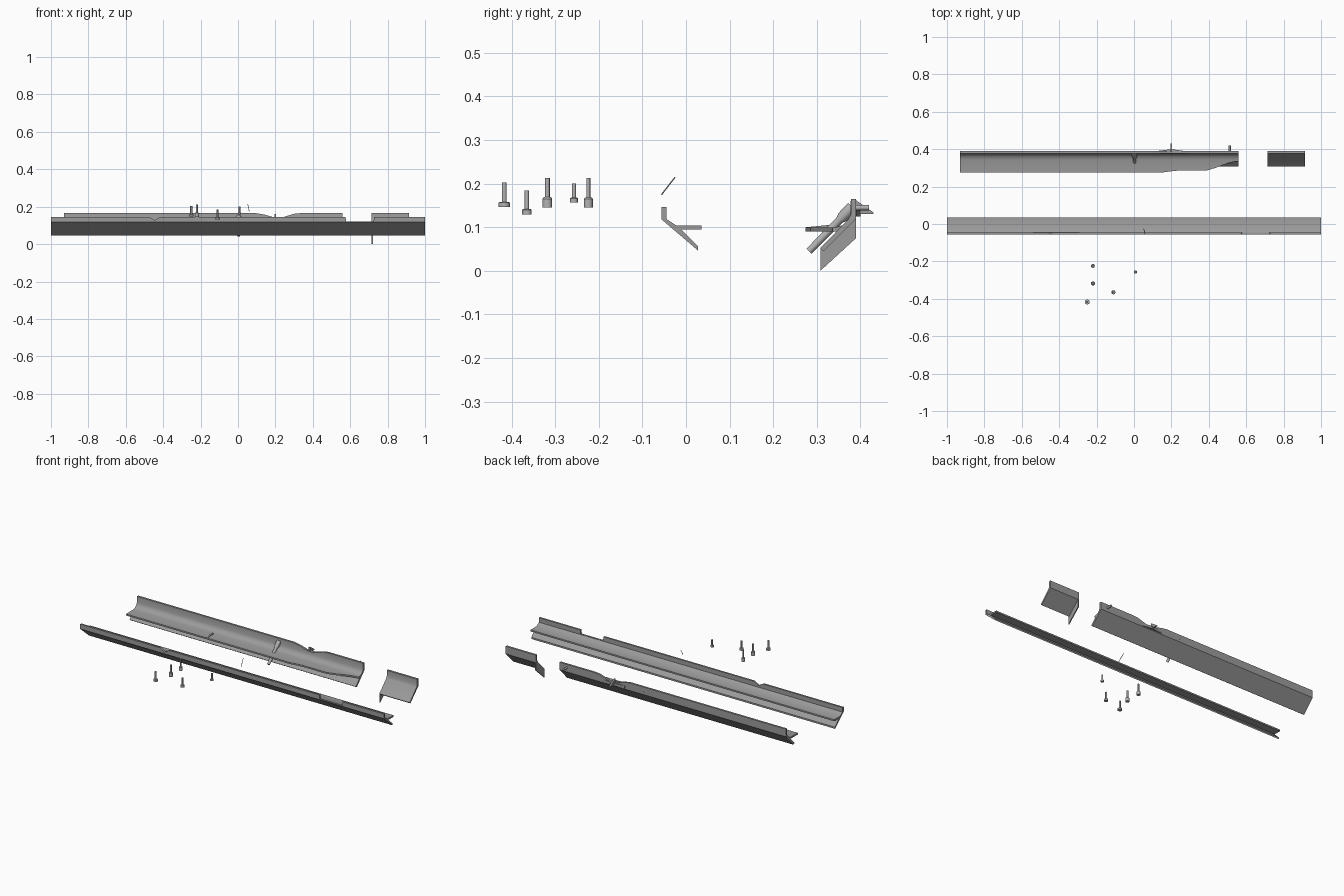
import bpy, bmesh, math
from mathutils import Vector

if "Cube" in bpy.data.objects:
    bpy.data.objects.remove(bpy.data.objects["Cube"])


def material(name, v):
    m = bpy.data.materials.new(name)
    m.diffuse_color = (v, v, v, 1)
    m.use_nodes = True
    m.node_tree.nodes["Principled BSDF"].inputs["Base Color"].default_value = m.diffuse_color
    return m


STEEL = material("steel grey", 0.33)
BRIGHT = material("bright steel", 0.45)


def finish(bm, name, mat):
    bmesh.ops.recalc_face_normals(bm, faces=bm.faces)
    me = bpy.data.meshes.new(name)
    bm.to_mesh(me)
    bm.free()
    me.materials.append(mat)
    ob = bpy.data.objects.new(name, me)
    bpy.context.collection.objects.link(ob)
    bpy.context.view_layer.objects.active = ob
    ob.select_set(True)
    bpy.ops.object.shade_smooth_by_angle(angle=math.radians(35))
    ob.select_set(False)
    return ob


def loft(name, stations, profile, mat=STEEL):
    """Skin closed (y, z) profiles along x; each station is (x, *profile args)."""
    bm = bmesh.new()
    rings = [[bm.verts.new((s[0], y, z)) for y, z in profile(*s[1:])] for s in stations]
    n = len(rings[0])
    for a, b in zip(rings, rings[1:]):
        for i in range(n):
            j = (i + 1) % n
            bm.faces.new((a[i], a[j], b[j], b[i]))
    bm.faces.new(rings[0])
    bm.faces.new(rings[-1])
    return finish(bm, name, mat)


def turned(name, base, tip, profile, mat=BRIGHT, sides=16):
    """Revolve (distance, radius) pairs about the line from base towards tip."""
    base = Vector(base)
    axis = (Vector(tip) - base).normalized()
    rot = axis.to_track_quat('Z', 'Y')
    bm = bmesh.new()
    rings = []
    for d, r in profile:
        rings.append([bm.verts.new(base + rot @ Vector((
            r * math.cos(2 * math.pi * k / sides),
            r * math.sin(2 * math.pi * k / sides), d))) for k in range(sides)])
    for a, b in zip(rings, rings[1:]):
        for i in range(sides):
            j = (i + 1) % sides
            bm.faces.new((a[i], a[j], b[j], b[i]))
    bm.faces.new(rings[0])
    bm.faces.new(rings[-1])
    return finish(bm, name, mat)


# Front rail: lip, diagonal web and rear flange, with two notches in the lip
def front_profile(top):
    return [(-.056, top), (-.045, top), (-.045, .119), (-.022, .104), (.035, .104),
            (.035, .095), (-.011, .095), (.027, .057), (.027, .047), (-.056, .118)]


loft("front_rail", [(-1, .146), (-.475, .146), (-.445, .128), (-.415, .146), (.575, .146),
                    (.578, .121), (.725, .121), (.728, .146), (1, .146)], front_profile)


# Back rail: lip dips near x = 0.2 and the front flange tapers to the right
def back_profile(top, edge):
    return [(.378, top), (.390, top), (.390, .12), (.318, .045), (.308, .052),
            (.345, .09), (edge, .09), (edge, .099), (max(edge, .343), .1),
            (.36, .105), (.371, .115), (.377, .128)]


loft("back_rail", [(-.93, .165, .275), (.1, .165, .275), (.14, .158, .274), (.2, .141, .282),
                   (.23, .141, .285), (.30, .162, .285), (.33, .165, .285),
                   (.385, .165, .285), (.43, .165, .298), (.50, .165, .325),
                   (.54, .165, .334), (.56, .165, .336)], back_profile)

# Raised stop on the back rail flange
loft("flange_stop", [(-.405, .0), (-.395, .0)],
     lambda o: [(.275, .098), (.335, .098), (.335, .106), (.275, .1)])

# Separate end piece, with a thin skirt on its left edge
loft("end_piece", [(.715, .165), (.915, .165)],
     lambda top: [(.378, top), (.390, top), (.390, .12), (.315, .045), (.308, .052),
                  (.372, .118), (.378, .13)])
loft("end_piece_skirt", [(.715, 0), (.721, 0)],
     lambda o: [(.308, 0), (.308, .05), (.390, .13), (.390, .075)])

# Flared fin and ridge behind the dipped lip
loft("lip_fin", [(.195, .43), (.204, .43)],
     lambda y: [(.385, .13), (y, .13), (y, .134), (.39, .162), (.385, .162)])
loft("lip_ridge", [(.13, .391), (.2, .4), (.265, .391)],
     lambda y: [(.385, .125), (y, .125), (y, .14), (.385, .14)])
turned("lip_pin", (.512, .385, .145), (.512, .42, .145), [(0, .006), (.035, .006)])

# Angled bolt through the back rail
turned("angled_bolt", (.003, .282, .045), (.003, .385, .15),
       [(0, .008), (.07, .009), (.1, .009), (.11, .013), (.142, .013)])

# Loose bolts: x, y, bottom, head top, shaft top, head radius, shaft radius
for k, (x, y, z0, z1, z2, r, s) in enumerate([
        (-.25, -.417, .147, .158, .203, .013, .0055),
        (-.11, -.365, .129, .142, .184, .011, .005),
        (-.22, -.318, .145, .169, .213, .011, .0055),
        (.008, -.257, .157, .168, .2, .009, .005),
        (-.22, -.224, .145, .168, .213, .0105, .0045)]):
    h = z1 - z0
    turned("loose_bolt_%d" % (k + 1), (x, y, z0), (x, y, z2),
           [(0, r), (h * .85, r), (h, r * .75), (h, s), (z2 - z0, s)])

# Fine needle floating above the front rail
turned("needle", (.06, -.056, .175), (.052, -.025, .215), [(0, .0015), (.051, .0015)], sides=8)
